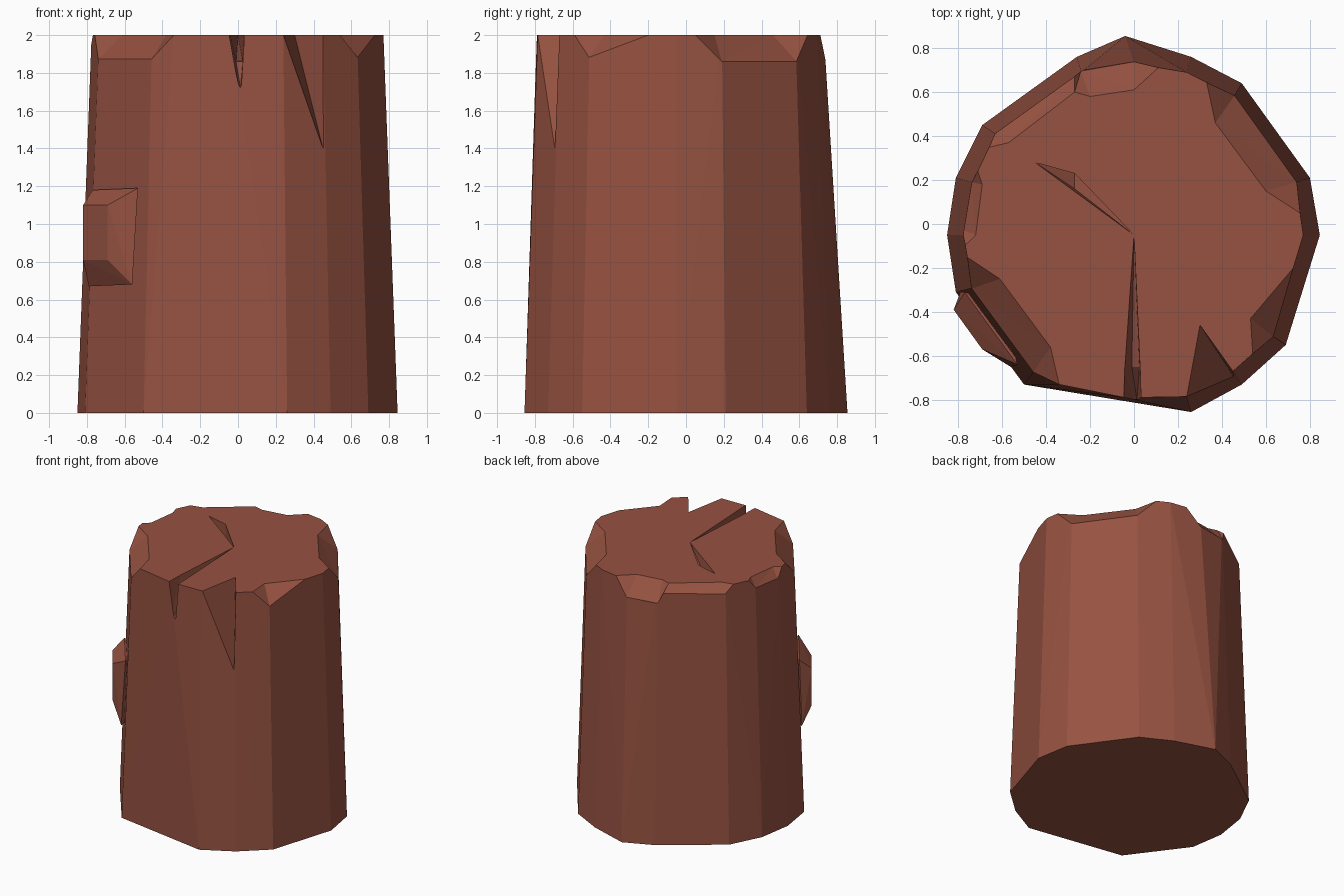
import bpy, bmesh

if "Cube" in bpy.data.objects:
    bpy.data.objects.remove(bpy.data.objects["Cube"])

bark = bpy.data.materials.new("reddish_brown_wood")
bark.diffuse_color = (0.305, 0.084, 0.053, 1)
bark.use_nodes = True
bark.node_tree.nodes["Principled BSDF"].inputs["Base Color"].default_value = bark.diffuse_color


def hull(name, points):
    """Object made from the convex hull of a few points."""
    bm = bmesh.new()
    for p in points:
        bm.verts.new(p)
    res = bmesh.ops.convex_hull(bm, input=bm.verts[:])
    loose = [v for v in bm.verts if not v.link_faces]
    bmesh.ops.delete(bm, geom=loose, context='VERTS')
    bmesh.ops.recalc_face_normals(bm, faces=bm.faces[:])
    me = bpy.data.meshes.new(name)
    bm.to_mesh(me)
    bm.free()
    ob = bpy.data.objects.new(name, me)
    bpy.context.collection.objects.link(ob)
    me.materials.append(bark)
    return ob


def cut(target, points):
    """Subtract the hull of the points from the target."""
    cutter = hull("cutter", points)
    mod = target.modifiers.new("cut", 'BOOLEAN')
    mod.operation = 'DIFFERENCE'
    mod.solver = 'EXACT'
    mod.object = cutter
    bpy.context.view_layer.objects.active = target
    bpy.ops.object.modifier_apply(modifier=mod.name)
    bpy.data.objects.remove(cutter)


def chip(target, inner, lower, z):
    """Broken rim: inner points on the top face, lower points on the side."""
    pts = [(x, y, h) for x, y in inner for h in (2, 2.2)]
    pts += [(x * s, y * s, z) for x, y in lower for s in (1, 1.2)]
    pts += [(x * 1.2, y * 1.2, 2.2) for x, y in lower]
    pts += [(x * 1.08, y * 1.08, 2) for x, y in (inner[0], inner[-1])]
    cut(target, pts)


# tapered trunk
base = [(.845, -.05), (.80, .21), (.49, .64), (.26, .76), (-.04, .855),
        (-.26, .76), (-.69, .45), (-.81, .21), (-.85, -.05), (-.81, -.31),
        (-.50, -.73), (.26, -.855), (.49, -.73), (.69, -.55)]
rim = [(.77, -.05), (.735, .19), (.455, .58), (.24, .69), (0, .73),
       (-.24, .69), (-.63, .41), (-.735, .19), (-.775, -.05), (-.735, -.29),
       (-.455, -.67), (-.34, -.73), (-.04, -.79), (.24, -.785), (.45, -.67), (.63, -.51)]
trunk = hull("stump_trunk", [(x, y, 0) for x, y in base] + [(x, y, 2) for x, y in rim])

# chipped rim
chip(trunk, [(-.76, -.15), (-.61, -.25), (-.38, -.56), (-.34, -.73)],
     [(-.74, -.295), (-.46, -.675)], 1.87)
chip(trunk, [(.755, .05), (.60, .15), (.37, .46), (.33, .645)],
     [(.74, .19), (.458, .585)], 1.86)
chip(trunk, [(.75, -.17), (.53, -.43), (.54, -.59)], [(.635, -.515)], 1.88)
chip(trunk, [(-.655, .35), (-.57, .37), (-.27, .60), (-.29, .65)],
     [(-.63, .412), (-.26, .685)], 1.94)
chip(trunk, [(-.29, .65), (-.27, .60), (-.20, .58), (0, .61), (.11, .71)],
     [(-.242, .695), (0, .738)], 1.87)
chip(trunk, [(-.71, .24), (-.69, .18), (-.72, -.05), (-.76, -.09)],
     [(-.738, .19), (-.775, -.03)], 1.93)

# front crack: long shallow part, then steep drop at the bark
cut(trunk, [(x, y, z) for z in (2, 2.2) for x, y in ((0, -.05), (-.042, -.66), (.028, -.66))]
    + [(-.01, -.66, 1.86), (.025, -.66, 1.86)])
cut(trunk, [(x, y, z) for z in (2, 2.2) for x, y in ((-.042, -.65), (.028, -.65), (-.05, -.9), (.035, -.9))]
    + [(-.01, -.65, 1.86), (.025, -.65, 1.86), (.013, -.80, 1.72), (.013, -.9, 1.65)])

# crack across the top
cut(trunk, [(x, y, 2.2) for x, y in ((0, -.05), (-.27, .23), (-.45, .28))]
    + [(0, -.05, 2), (-.45, .28, 2), (-.27, .23, 1.9), (-.27, .16, 1.9)])

# deep split at the front right
cut(trunk, [(x, y, z) for z in (2, 2.2) for x, y in
            ((.24, -.785), (.30, -.46), (.45, -.67), (.24, -.95), (.50, -.85))]
    + [(.32, -.55, 1.9), (.45, -.69, 1.4), (.52, -.82, 1.4)])

# branch stub on the left front
hull("branch_stub",
     [(x, y, z) for x, y in ((-.82, -.39), (-.69, -.57)) for z in (.81, 1.10)]
     + [(-.77, -.31, 1.18), (-.53, -.64, 1.19), (-.79, -.31, .67), (-.56, -.65, .68),
        (-.60, -.35, 1.18), (-.60, -.35, .68)])
